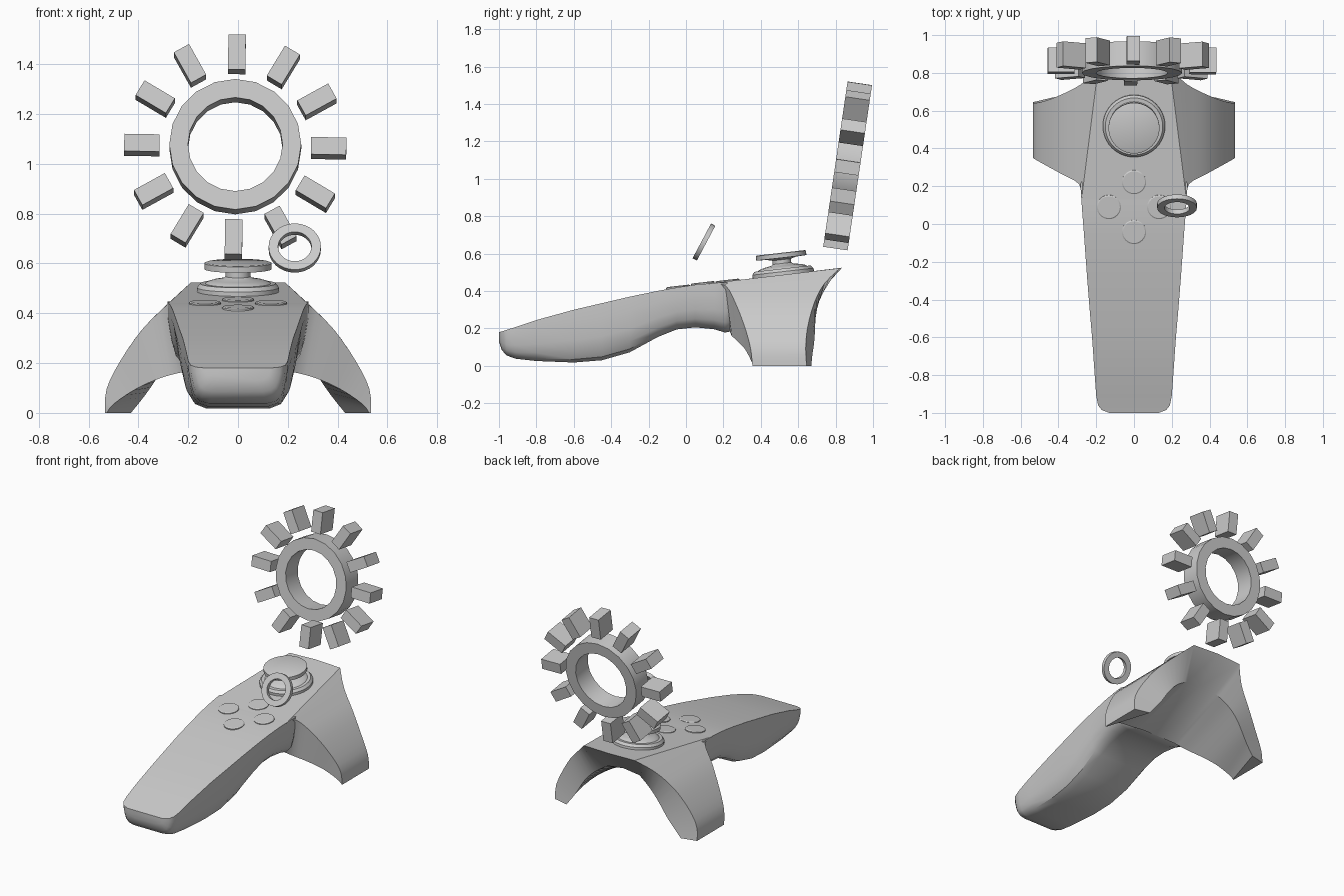
import bpy, bmesh, math
from mathutils import Matrix, Vector

if "Cube" in bpy.data.objects:
    bpy.data.objects.remove(bpy.data.objects["Cube"])

grey = bpy.data.materials.new("plain grey")
grey.use_nodes = True
grey.diffuse_color = (0.6, 0.6, 0.6, 1)
grey.node_tree.nodes["Principled BSDF"].inputs["Base Color"].default_value = grey.diffuse_color


def finish(name, bm, angle=30):
    """Turn a bmesh into a shaded, coloured object."""
    bmesh.ops.recalc_face_normals(bm, faces=bm.faces)
    mesh = bpy.data.meshes.new(name)
    bm.to_mesh(mesh)
    bm.free()
    mesh.materials.append(grey)
    obj = bpy.data.objects.new(name, mesh)
    bpy.context.collection.objects.link(obj)
    bpy.ops.object.select_all(action="DESELECT")
    obj.select_set(True)
    bpy.context.view_layer.objects.active = obj
    bpy.ops.object.shade_smooth_by_angle(angle=math.radians(angle))
    return obj


def loft(name, rings, angle=30, closed=False):
    """Skin a row of closed rings; cap the ends unless the row is a loop."""
    bm = bmesh.new()
    rows = [[bm.verts.new(p) for p in ring] for ring in rings]
    pairs = list(zip(rows, rows[1:]))
    if closed:
        pairs.append((rows[-1], rows[0]))
    else:
        bm.faces.new(rows[0])
        bm.faces.new(rows[-1])
    for a, b in pairs:
        for i in range(len(a)):
            j = (i + 1) % len(a)
            bm.faces.new((a[i], a[j], b[j], b[i]))
    return finish(name, bm, angle)


def smooth_rings(rings, steps=3):
    """Add in-between rings along a spline through the given ones."""
    last = len(rings) - 1
    result = []
    for i in range(last):
        four = [rings[max(0, min(last, i + d))] for d in (-1, 0, 1, 2)]
        for s in range(steps):
            t = s / steps
            ring = []
            for points in zip(*four):
                a, b, c, d = map(Vector, points)
                ring.append(b + t / 2 * (c - a + t * (2 * a - 5 * b + 4 * c - d
                                                      + t * (3 * b - a - 3 * c + d))))
            result.append(ring)
    return result + [[Vector(p) for p in rings[-1]]]


def lathe(name, profile, sides, centre, tilt, angle=30, closed=False):
    """Turn (radius, height) points about an axis leaning in the y-z plane."""
    place = Matrix.Translation(centre) @ Matrix.Rotation(math.radians(tilt), 4, "X")
    turns = [math.tau * k / sides for k in range(sides)]
    rings = [[place @ Vector((r * math.cos(t), r * math.sin(t), h)) for t in turns]
             for r, h in profile]
    return loft(name, rings, angle, closed)


def tube(outer, inner, depth):
    h = depth / 2
    return [(outer, -h), (outer, h), (inner, h), (inner, -h)]


# Handle: y, half width, top, bottom
stations = [
    (-1.0, .13, .18, .13), (-.985, .17, .184, .085), (-.96, .19, .192, .056),
    (-.91, .2, .208, .038), (-.8, .208, .245, .026), (-.6, .222, .3, .018),
    (-.45, .235, .335, .03), (-.3, .247, .37, .073), (-.15, .258, .401, .155),
    (-.05, .265, .419, .195), (.05, .273, .434, .206), (.15, .28, .443, .196),
    (.21, .284, .447, .178), (.24, .27, .44, .185), (.32, .24, .43, .29),
]
section = [(1, 1), (.99, .75), (.94, .42), (.88, .2), (.77, .06), (.58, 0)]
rings = []
for y, w, top, bottom in stations:
    half = [(w * u, y, bottom + (top - bottom) * v) for u, v in section]
    rings.append(half + [(-x, yy, z) for x, yy, z in reversed(half)])
loft("handle", rings, 35)

# Head and legs: outer front, outer back, inner back, inner front of each rib
centre_rib = [(0, .12, .44), (0, .835, .525), (0, .67, .36), (0, .235, .18)]
ribs = [
    [(.279, .12, .44), (.19, .825, .523), (.12, .67, .345), (.14, .24, .175)],
    [(.29, .21, .43), (.28, .74, .44), (.21, .685, .285), (.24, .245, .16)],
    [(.385, .265, .335), (.385, .685, .335), (.28, .69, .21), (.33, .275, .133)],
    [(.475, .315, .205), (.475, .65, .205), (.335, .685, .125), (.42, .315, .09)],
    [(.528, .345, .095), (.528, .64, .095), (.38, .676, .062), (.5, .345, .035)],
    [(.535, .355, 0), (.535, .645, 0), (.43, .67, 0), (.527, .36, 0)],
]
leg = smooth_rings(ribs)
other_leg = [[(-x, y, z) for x, y, z in rib] for rib in reversed(leg)]
loft("head_and_legs", other_leg + [centre_rib] + leg)

# Thumb stick
stick = [(.165, -.03), (.165, .016), (.152, .032), (.132, .032), (.125, .038),
         (.1, .046), (.06, .053), (.05, .06), (.05, .08), (.08, .088),
         (.135, .09), (.135, .114), (.128, .117)]
lathe("thumb_stick", stick, 40, (0, .52, .488), 6.5)

# Four face buttons
for place, x, y, z in (("front", 0, -.042, .418), ("back", 0, .222, .45),
                       ("left", .133, .09, .437), ("right", -.133, .09, .437)):
    lathe("button_" + place, [(.064, -.02), (.064, .006), (.058, .01)], 32, (x, y, z), 6.5)

# Small floating ring
lathe("small_ring", tube(.105, .067, .026), 32, (.228, .096, .662), 62, closed=True)

# Large gear: ring and twelve separate teeth
gear_centre, lean = (-.011, .864, 1.069), 81.6
lathe("gear_ring", tube(.265, .19, .132), 20, gear_centre, lean, closed=True)
frame = Matrix.Translation(gear_centre) @ Matrix.Rotation(math.radians(lean), 4, "X")
bm = bmesh.new()
for k in range(12):
    spin = Matrix.Rotation(math.radians(30 * k - 1), 4, "Z")
    shape = Matrix.Translation((.375, 0, 0)) @ Matrix.Diagonal((.142, .07, .132, 1))
    bmesh.ops.create_cube(bm, size=1, matrix=frame @ spin @ shape)
finish("gear_teeth", bm)
